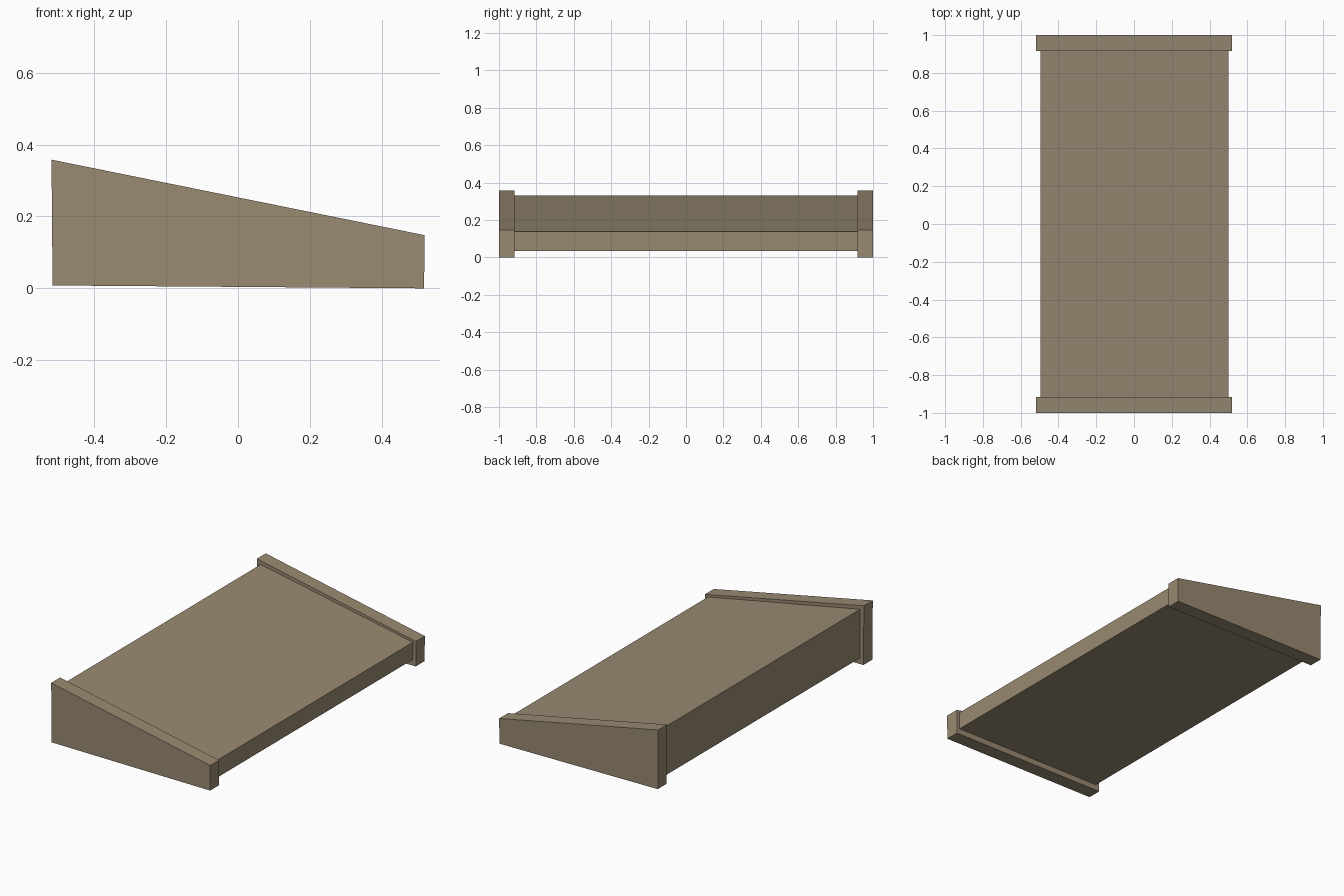
import bpy
import bmesh

if "Cube" in bpy.data.objects:
    bpy.data.objects.remove(bpy.data.objects["Cube"])

wood = bpy.data.materials.new("warm taupe")
wood.diffuse_color = (0.32, 0.252, 0.168, 1)
wood.use_nodes = True
wood.node_tree.nodes["Principled BSDF"].inputs["Base Color"].default_value = wood.diffuse_color


def prism(name, profile, y0, y1):
    """Extrude an x/z profile along y."""
    bm = bmesh.new()
    face = bm.faces.new([bm.verts.new((x, y0, z)) for x, z in profile])
    ext = bmesh.ops.extrude_face_region(bm, geom=[face])
    verts = [g for g in ext["geom"] if isinstance(g, bmesh.types.BMVert)]
    bmesh.ops.translate(bm, verts=verts, vec=(0, y1 - y0, 0))
    bmesh.ops.recalc_face_normals(bm, faces=bm.faces)
    mesh = bpy.data.meshes.new(name)
    bm.to_mesh(mesh)
    bm.free()
    mesh.materials.append(wood)
    obj = bpy.data.objects.new(name, mesh)
    bpy.context.collection.objects.link(obj)
    return obj


# Sloping end caps
cap = [(-0.516, 0.008), (0.518, 0.0), (0.519, 0.148), (-0.519, 0.358)]
prism("front_end_cap", cap, -1.0, -0.917)
prism("back_end_cap", cap, 0.917, 1.0)

# Wedge panel between the caps
panel = [(-0.492, 0.042), (0.498, 0.035), (0.499, 0.138), (-0.494, 0.331)]
prism("sloping_panel", panel, -0.917, 0.917)
